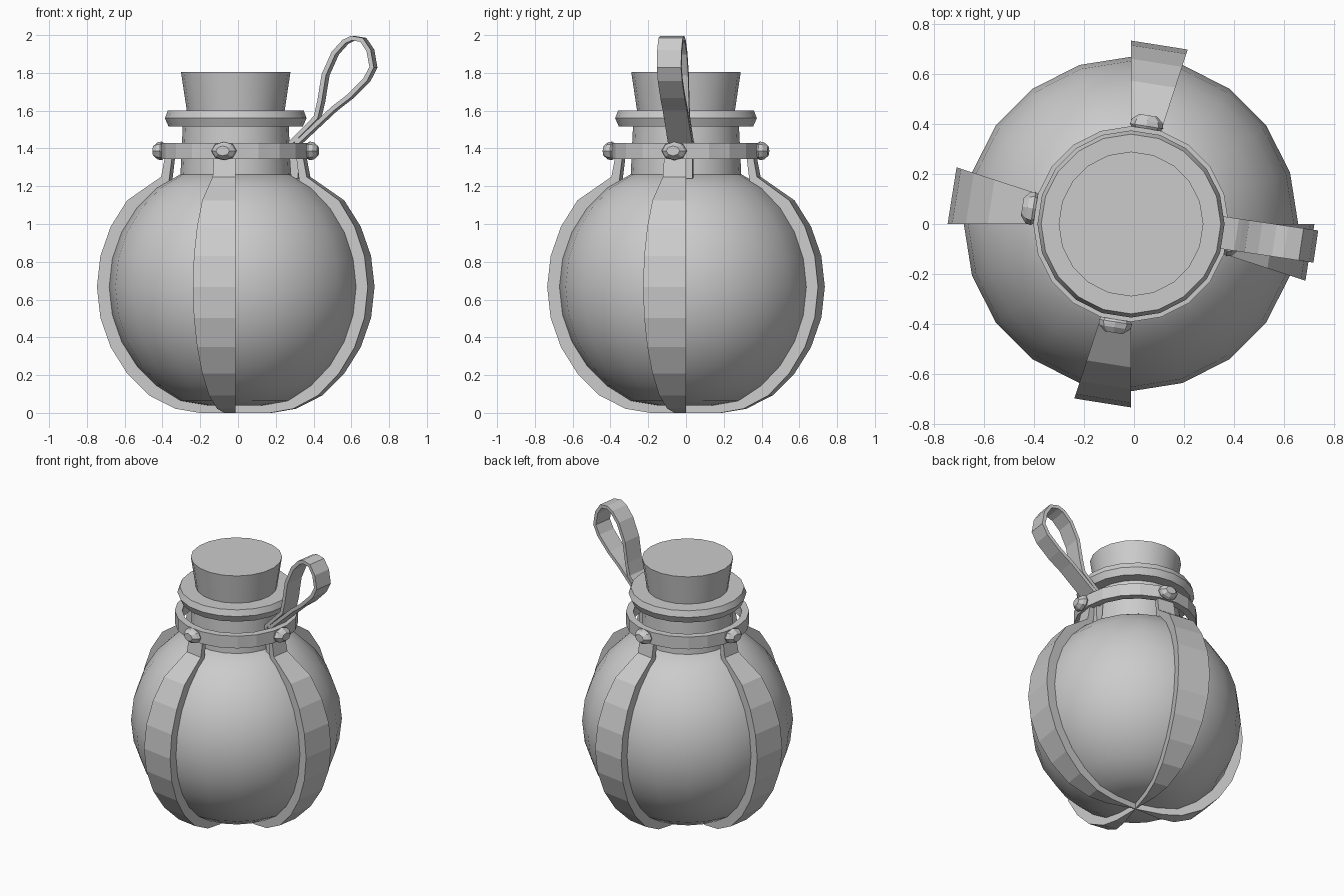
import bpy, bmesh
from math import sin, cos, radians, pi
from mathutils import Vector, Matrix

if "Cube" in bpy.data.objects:
    bpy.data.objects.remove(bpy.data.objects["Cube"])

CX = -0.012      # axis of the flask
SEG = 20
CZ, R, RS = 0.667, 0.67, 0.735   # sphere centre height, glass radius, strap radius
STEP = 180 / 14


def make(name, bm, smooth=False):
    bmesh.ops.remove_doubles(bm, verts=bm.verts, dist=1e-5)
    bmesh.ops.recalc_face_normals(bm, faces=bm.faces)
    me = bpy.data.meshes.new(name)
    bm.to_mesh(me)
    bm.free()
    ob = bpy.data.objects.new(name, me)
    bpy.context.collection.objects.link(ob)
    if smooth:
        bpy.ops.object.select_all(action='DESELECT')
        ob.select_set(True)
        bpy.context.view_layer.objects.active = ob
        bpy.ops.object.shade_smooth_by_angle(angle=radians(32))
    return ob


def lathe(name, profile, seg=SEG, smooth=True, closed=False, matrix=None):
    """Revolve (radius, height) points around z; open ends are capped."""
    bm = bmesh.new()
    rings = [[bm.verts.new((r * cos(2 * pi * i / seg), r * sin(2 * pi * i / seg), z))
              for i in range(seg)] for r, z in profile]
    pairs = list(zip(rings, rings[1:]))
    if closed:
        pairs.append((rings[-1], rings[0]))
    else:
        bm.faces.new(rings[0])
        bm.faces.new(rings[-1])
    for a, b in pairs:
        for i in range(seg):
            j = (i + 1) % seg
            bm.faces.new((a[i], a[j], b[j], b[i]))
    bm.transform(matrix or Matrix.Translation((CX, 0, 0)))
    return make(name, bm, smooth)


def arc(radius, k0, k1):
    """Points of the sphere outline at whole ring steps."""
    return [(radius * cos(radians(STEP * k)), CZ + radius * sin(radians(STEP * k)))
            for k in range(k0, k1 + 1)]


# round glass body, neck and lip
lathe("flask_body", [(0.15, 0.04)] + arc(R, -5, 4) + [(0.295, 1.262)])
lathe("flask_neck", [(0.293, 1.255), (0.28, 1.53)])
lathe("neck_lip", [(0.355, 1.515), (0.375, 1.56), (0.36, 1.60), (0.25, 1.60), (0.25, 1.515)],
      closed=True)
lathe("cork", [(0.25, 1.54), (0.29, 1.805)])

# collar ring round the neck
lathe("collar_ring", [(0.345, 1.345), (0.392, 1.345), (0.392, 1.43), (0.345, 1.43)],
      smooth=False, closed=True)

# four straps, each one 18 degree slice of the sphere
outer = [(0.001, 0.0), (0.19, 0.0), (0.32, 0.022)] + arc(RS, -4, 3) + [(0.395, 1.25), (0.372, 1.37)]
inner = [(0.001, 0.04), (0.15, 0.04), (0.29, 0.064)] + arc(R, -4, 3) + [(0.355, 1.215), (0.335, 1.37)]
loop = outer + inner[::-1]
for n in range(4):
    bm = bmesh.new()
    sides = []
    for a in (radians(90 * n), radians(90 * n - 18)):
        sides.append([bm.verts.new((CX + r * cos(a), r * sin(a), z)) for r, z in loop])
    m, k = len(loop), len(outer)
    for i in range(m):
        j = (i + 1) % m
        bm.faces.new((sides[0][i], sides[0][j], sides[1][j], sides[1][i]))
    for s in sides:
        for i in range(k - 1):
            bm.faces.new((s[i], s[i + 1], s[m - 2 - i], s[m - 1 - i]))
    make(f"strap_{n + 1}", bm)

    # stud fixing the strap to the collar
    mat = (Matrix.Translation((CX, 0, 1.387)) @ Matrix.Rotation(radians(90 * n - 9), 4, 'Z')
           @ Matrix.Translation((0.405, 0, 0)) @ Matrix.Rotation(pi / 2, 4, 'Y')
           @ Matrix.Diagonal((0.73, 1, 1, 1)))
    lathe(f"stud_{n + 1}", [(0.045, -0.034), (0.068, -0.008), (0.062, 0.014), (0.036, 0.036)],
          seg=8, smooth=False, matrix=mat)

# carrying loop: a ribbon bent into a teardrop
path = [(0.315, 1.24), (0.30, 1.43), (0.435, 1.565), (0.455, 1.65), (0.478, 1.79), (0.53, 1.905),
        (0.585, 1.965), (0.625, 1.984), (0.68, 1.975), (0.718, 1.918), (0.734, 1.83),
        (0.70, 1.765), (0.61, 1.675), (0.525, 1.61), (0.332, 1.43), (0.328, 1.24)]
bm = bmesh.new()
rows = [[bm.verts.new((s, y, z)) for y in (-0.045, 0.085)] for s, z in path]
for a, b in zip(rows, rows[1:]):
    bm.faces.new((a[0], b[0], b[1], a[1]))
bm.transform(Matrix.Translation((CX, 0, 0)) @ Matrix.Rotation(radians(-8.5), 4, 'Z'))
ribbon = make("carry_loop", bm)
mod = ribbon.modifiers.new("thickness", 'SOLIDIFY')
mod.thickness = 0.024
mod.offset = 0
